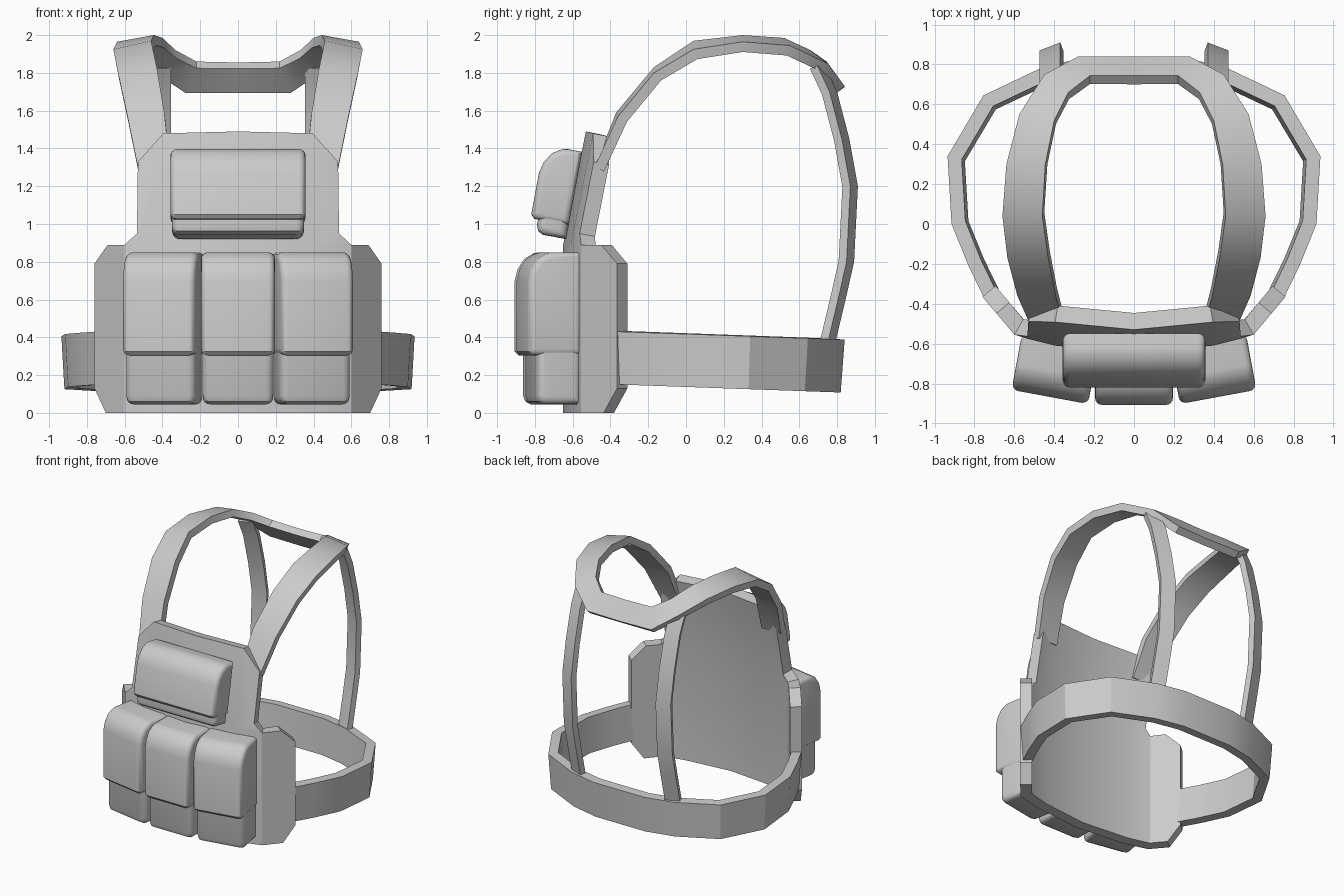
import bpy, bmesh, math
from mathutils import Matrix

cube = bpy.data.objects.get("Cube")
if cube:
    bpy.data.objects.remove(cube, do_unlink=True)

mat = bpy.data.materials.new("light grey fabric")
mat.use_nodes = True
GREY = (0.6, 0.6, 0.6, 1)
mat.diffuse_color = GREY
mat.node_tree.nodes["Principled BSDF"].inputs["Base Color"].default_value = GREY


def add_object(name, bm, thickness=0.0, mirror=False):
    mesh = bpy.data.meshes.new(name)
    bm.to_mesh(mesh)
    bm.free()
    mesh.materials.append(mat)
    ob = bpy.data.objects.new(name, mesh)
    bpy.context.collection.objects.link(ob)
    bpy.ops.object.select_all(action='DESELECT')
    ob.select_set(True)
    bpy.context.view_layer.objects.active = ob
    if thickness:
        sol = ob.modifiers.new("Thickness", 'SOLIDIFY')
        sol.thickness = thickness
        sol.offset = -1
        sol.use_even_offset = True
    if mirror:
        ob.modifiers.new("Mirror", 'MIRROR').use_mirror_merge = False
    for m in list(ob.modifiers):
        bpy.ops.object.modifier_apply(modifier=m.name)
    bpy.ops.object.shade_smooth_by_angle(angle=math.radians(30))
    return ob


def ribbon(name, pairs, thickness, mirror=False):
    """Strip of quads between two edge paths, thickened inward."""
    bm = bmesh.new()
    rows = [(bm.verts.new(a), bm.verts.new(b)) for a, b in pairs]
    for (a, b), (c, d) in zip(rows, rows[1:]):
        bm.faces.new((a, b, d, c))
    return add_object(name, bm, thickness, mirror)


def flip(p):
    return (-p[0], p[1], p[2])


def both_sides(pairs):
    """Continue a path that ends on the centre line onto the other side."""
    return pairs + [(flip(a), flip(b)) for a, b in reversed(pairs[:-1])]


def padded(name, profile, width, radius, matrix):
    """Side profile (depth, height) extruded across x with rounded ends."""
    bm = bmesh.new()
    ends = [[bm.verts.new((x, -d, z)) for d, z in profile] for x in (-width / 2, width / 2)]
    caps = [bm.faces.new(ends[0]), bm.faces.new(list(reversed(ends[1])))]
    n = len(profile)
    for i in range(n):
        j = (i + 1) % n
        bm.faces.new((ends[0][i], ends[1][i], ends[1][j], ends[0][j]))
    bmesh.ops.recalc_face_normals(bm, faces=bm.faces)
    edges = list({e for f in caps for e in f.edges})
    bmesh.ops.bevel(bm, geom=edges, offset=radius, segments=4, profile=0.5,
                    affect='EDGES', clamp_overlap=True)
    bm.transform(matrix)
    return add_object(name, bm)


def pouch(name, matrix, width, height, depth, step, flap_z):
    """Pouch body with a thicker rounded flap over its upper part."""
    d = depth - step
    body = [(0, 0), (d - 0.04, 0), (d - 0.012, 0.015), (d, 0.045), (d, height - 0.1), (0, height - 0.1)]
    d, h = depth, height
    flap = [(0, flap_z), (d - 0.02, flap_z), (d, flap_z + 0.02), (d, h - 0.15), (d - 0.015, h - 0.09),
            (d - 0.05, h - 0.035), (d - 0.1, h - 0.005), (d - 0.13, h), (0, h)]
    padded(name + "_body", body, width - 0.015, 0.04, matrix)
    padded(name + "_flap", flap, width, 0.045, matrix)


# Front panel: outline cut into columns, then bent around the chest
half = [(0.70, 0), (0.76, 0.13), (0.76, 0.79), (0.69, 0.89), (0.60, 0.89),
        (0.535, 0.95), (0.53, 1.33), (0.395, 1.48)]
outline = half + [(0, 1.49)] + [(-x, z) for x, z in reversed(half)]
bend = [(0, -0.65), (0.395, -0.61), (0.535, -0.575), (0.60, -0.555), (0.76, -0.365)]


def panel_y(x, z):
    x = abs(x)
    y = bend[-1][1]
    for (x0, y0), (x1, y1) in zip(bend, bend[1:]):
        if x <= x1:
            y = y0 + (y1 - y0) * (x - x0) / (x1 - x0)
            break
    return y + max(0.0, z - 0.89) * 0.2


bm = bmesh.new()
bm.faces.new([bm.verts.new((x, 0, z)) for x, z in outline])
cuts = [((s * x, 0, 0), (1, 0, 0)) for x, _ in bend[:-1] for s in ((1, -1) if x else (1,))]
cuts.append(((0, 0, 0.89), (0, 0, 1)))
for co, no in cuts:
    bmesh.ops.bisect_plane(bm, geom=bm.verts[:] + bm.edges[:] + bm.faces[:],
                           plane_co=co, plane_no=no, dist=0.0005)
for v in bm.verts:
    v.co.y = panel_y(v.co.x, v.co.z)
add_object("front_panel", bm, 0.085)

# Three lower pouches, the outer two turned with the panel
for label, x, y, turn in (("right", -0.37, -0.585, -1), ("centre", 0, -0.62, 0), ("left", 0.37, -0.585, 1)):
    m = Matrix.Translation((x, y, 0.045)) @ Matrix.Rotation(turn * math.radians(10.5), 4, 'Z')
    pouch(label + "_pouch", m, 0.39, 0.805, 0.287, 0.045, 0.26)

# Chest pouch, leaning back with the panel
m = Matrix.Translation((0, -0.635, 0.92)) @ Matrix.Rotation(math.radians(-10.5), 4, 'X')
pouch("chest_pouch", m, 0.715, 0.47, 0.205, 0.04, 0.075)

# Waist belt: dips slightly towards the back and narrows downward
path = [(0.755, -0.365), (0.83, -0.21), (0.915, 0), (0.935, 0.34), (0.755, 0.645),
        (0.45, 0.79), (0.22, 0.84), (0, 0.84)]
belt = []
for x, y in path:
    top = 0.43 - (y + 0.36) * 0.035
    belt.append(((x, y, top), (x * 0.983, y * 0.975, top - 0.28)))
ribbon("waist_belt", both_sides(belt), 0.07)

# Shoulder straps joined behind the neck: (inner edge, outer edge)
shoulder = [((0.36, -0.485, 1.30), (0.53, -0.485, 1.30)),
            ((0.39, -0.37, 1.59), (0.585, -0.36, 1.57)),
            ((0.43, -0.17, 1.83), (0.635, -0.17, 1.80)),
            ((0.46, 0.04, 1.97), (0.66, 0.04, 1.925)),
            ((0.445, 0.30, 2.0), (0.64, 0.30, 1.965)),
            ((0.40, 0.52, 1.985), (0.575, 0.55, 1.945)),
            ((0.33, 0.66, 1.92), (0.45, 0.75, 1.85)),
            ((0.22, 0.745, 1.86), (0.28, 0.84, 1.73)),
            ((0, 0.745, 1.855), (0, 0.84, 1.725))]
ribbon("shoulder_straps", both_sides(shoulder), 0.055)

# Bowed back straps from the neck band down to the belt
bow = [(0.735, 1.84), (0.80, 1.70), (0.865, 1.45), (0.91, 1.20), (0.89, 0.80), (0.845, 0.60), (0.79, 0.37)]
back = [((0.37, y, z), (0.475, y - 0.04, z)) for y, z in bow]
ribbon("back_straps", back, 0.045, mirror=True)
